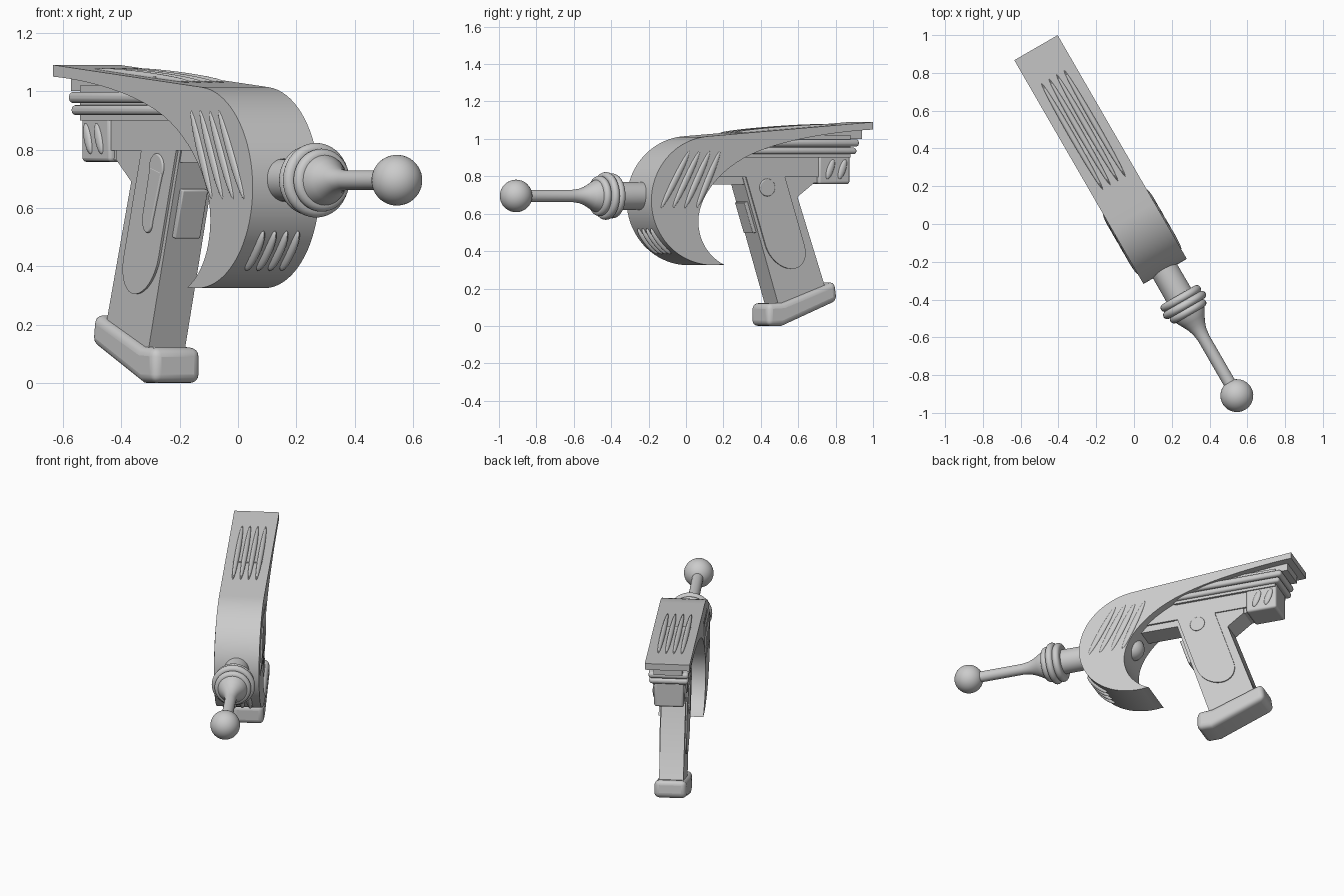
import bpy, bmesh
from math import radians, sin, cos, pi
from mathutils import Matrix, Vector
from mathutils.geometry import interpolate_bezier

if "Cube" in bpy.data.objects:
    bpy.data.objects.remove(bpy.data.objects["Cube"])

# Local frame: X runs to the rear, Y across, Z up; the whole model is turned about z
FRAME = Matrix.Translation((0.015, 0.0085, 0)) @ Matrix.Rotation(radians(120), 4, 'Z')


def finish(name, bm, bevel=0, segments=3):
    bmesh.ops.recalc_face_normals(bm, faces=bm.faces)
    me = bpy.data.meshes.new(name)
    bm.to_mesh(me)
    bm.free()
    ob = bpy.data.objects.new(name, me)
    bpy.context.collection.objects.link(ob)
    ob.matrix_world = FRAME
    if bevel:
        m = ob.modifiers.new("bevel", 'BEVEL')
        m.width, m.segments = bevel, segments
        m.limit_method, m.angle_limit = 'ANGLE', radians(30)
    return ob


def prism(name, pts, y0, y1, bevel=0, segments=3):
    """Side profile (x, z) extruded across y."""
    bm = bmesh.new()
    f = bm.faces.new([bm.verts.new((x, y0, z)) for x, z in pts])
    r = bmesh.ops.extrude_face_region(bm, geom=[f])
    vs = [v for v in r["geom"] if isinstance(v, bmesh.types.BMVert)]
    bmesh.ops.translate(bm, verts=vs, vec=(0, y1 - y0, 0))
    return finish(name, bm, bevel, segments)


def box(name, x0, x1, h, z0, z1, bevel=0):
    return prism(name, [(x0, z0), (x1, z0), (x1, z1), (x0, z1)], -h, h, bevel)


def lathe(name, pts, z, n=40):
    """Profile (x, radius) spun round the barrel axis."""
    bm = bmesh.new()
    vs = [bm.verts.new((x, 0, z + r)) for x, r in pts]
    es = [bm.edges.new(p) for p in zip(vs, vs[1:])]
    bmesh.ops.spin(bm, geom=vs + es, cent=(0, 0, z), axis=(1, 0, 0),
                   angle=2 * pi, steps=n, use_merge=True)
    bmesh.ops.remove_doubles(bm, verts=bm.verts, dist=1e-5)
    return finish(name, bm)


def ridges(name, items):
    """Lens-shaped ribs: (start, end, surface normal, half width, height)."""
    bm = bmesh.new()
    for p, q, nrm, w, h in items:
        p, q, nrm = Vector(p), Vector(q), Vector(nrm)
        d = (q - p).normalized()
        nrm = (nrm - d * nrm.dot(d)).normalized()
        rot = Matrix((d, nrm.cross(d), nrm)).transposed().to_4x4()
        m = Matrix.Translation((p + q) / 2) @ rot @ Matrix.Diagonal(((q - p).length / 2, w, h, 1))
        bmesh.ops.create_uvsphere(bm, u_segments=20, v_segments=12, radius=1, matrix=m)
    return finish(name, bm)


def arc(cx, cz, rx, rz, a0, a1, n):
    return [(cx + rx * cos(radians(a0 + (a1 - a0) * i / n)),
             cz + rz * sin(radians(a0 + (a1 - a0) * i / n))) for i in range(n + 1)]


# Crescent shell with long flat top
W = 0.1325
outline = [(1.068, 1.09)] + arc(0.08, 0.67, 0.38, 0.345, 95, 278, 40)
for a, b, c, d in [((0.15, 0.327), (0.05, 0.37), (-0.01, 0.46), (-0.01, 0.56)),
                   ((-0.01, 0.56), (-0.01, 0.70), (0.14, 0.86), (0.364, 0.935)),
                   ((0.364, 0.935), (0.55, 1.0), (0.85, 1.04), (1.068, 1.05))]:
    pts = interpolate_bezier(*[Vector((*p, 0)) for p in (a, b, c, d)], 14)
    outline += [(p.x, p.y) for p in pts[0 if a[1] < 0.4 else 1:]]
prism("shell", outline, -W, W)

# Ribs on the shell sides, top and lower front
side = [((-0.24 + 0.073 * i, s * W, 0.63), (-0.065 + 0.063 * i, s * W, 0.935), (0, s, 0), 0.018, 0.01)
        for s in (-1, 1) for i in range(4)]
ridges("shell_side_ribs", side)
offs = (-0.069, -0.023, 0.023, 0.069)
ridges("shell_top_ribs", [((0.24, y, 1.032), (0.90, y, 1.075), (0, 0, 1), 0.015, 0.014) for y in offs])
ridges("shell_front_ribs", [((-0.267, y, 0.52), (-0.143, y, 0.385), (-0.74, 0, -0.67), 0.016, 0.024)
                            for y in offs])

# Stacked fins under the top plate
box("fin_upper", 0.45, 1.028, 0.085, 1.0, 1.05)
box("fin_middle", 0.3, 0.996, 0.118, 0.959, 0.998, 0.016)
box("fin_lower", 0.25, 0.982, 0.115, 0.918, 0.953, 0.015)
box("fin_core", 0.3, 0.95, 0.095, 0.9, 1.02)

# Receiver, side plates and rear block
prism("receiver", [(0.03, 0.93), (0.03, 0.755), (0.64, 0.755), (0.74, 0.765), (0.9, 0.765), (0.9, 0.93)],
      -0.068, 0.068)
box("receiver_plate", 0.1, 0.80, 0.08, 0.797, 0.925)
box("rear_block", 0.76, 0.954, 0.088, 0.758, 0.925, 0.014)
ridges("rear_block_ribs", [((0.81 + 0.075 * i, s * 0.088, 0.785), (0.85 + 0.075 * i, s * 0.088, 0.89),
                            (0, s, 0), 0.02, 0.012) for s in (-1, 1) for i in (0, 1)])

# Grip, raised grip panels, trigger and base
prism("grip", [(0.297, 0.80), (0.53, 0.08), (0.84, 0.18), (0.805, 0.214), (0.637, 0.69), (0.74, 0.765),
               (0.74, 0.80)], -0.072, 0.072)
panel = [(x - 0.33 * (z - 0.45), z) for x, z in
         [(0.43, 0.80)] + arc(0.55, 0.43, 0.12, 0.125, 180, 360, 16) + [(0.67, 0.80)]]
prism("grip_panel", panel, -0.08, 0.08)
prism("trigger", [(0.32, 0.66), (0.375, 0.495), (0.42, 0.505), (0.36, 0.67)], -0.05, 0.05, 0.004)
prism("grip_base", [(0.443, 0.12), (0.443, 0), (0.54, 0), (0.878, 0.135), (0.862, 0.24), (0.54, 0.125)],
      -0.095, 0.095, 0.03, 4)

# Round buttons on both sides and the keyhole lever on one side
prism("side_button", arc(0.445, 0.74, 0.047, 0.047, 0, 345, 23), -0.087, 0.087, 0.005)
prism("side_lever", [(0.405, 0.72), (0.475, 0.55)] + arc(0.505, 0.55, 0.03, 0.035, 200, 340, 8)
      + [(0.54, 0.56), (0.485, 0.74)], 0.07, 0.088, 0.004)

# Barrel with rings, flared emitter, rod and ball
AX = 0.695
lathe("barrel", [(0.07, 0)] + [(0.0 + 0.07 * cos(t * pi / 16), 0.072 * sin(t * pi / 16)) for t in range(1, 9)]
      + [(-0.46, 0.075), (-0.46, 0)], AX)
for i, (x, r) in enumerate([(-0.465, 0.12), (-0.505, 0.128), (-0.543, 0.108)]):
    lathe("barrel_ring_%d" % (i + 1), [(x + 0.022, 0)] + [(x + 0.022 * cos(a * pi / 10),
          r - 0.022 + 0.022 * sin(a * pi / 10)) for a in range(11)] + [(x - 0.022, 0)], AX)
lathe("emitter_rod", [(-0.53, 0), (-0.54, 0.09), (-0.57, 0.085), (-0.60, 0.068), (-0.63, 0.052),
                      (-0.665, 0.039), (-0.71, 0.033), (-1.05, 0.033), (-1.05, 0)], AX)
lathe("emitter_ball", [(-1.059 + 0.087 * cos(a * pi / 20), 0.087 * sin(a * pi / 20)) for a in range(21)], AX)

# Smooth shading with crisp edges
for ob in bpy.data.objects:
    ob.select_set(True)
    bpy.context.view_layer.objects.active = ob
bpy.ops.object.shade_smooth_by_angle(angle=radians(30))
